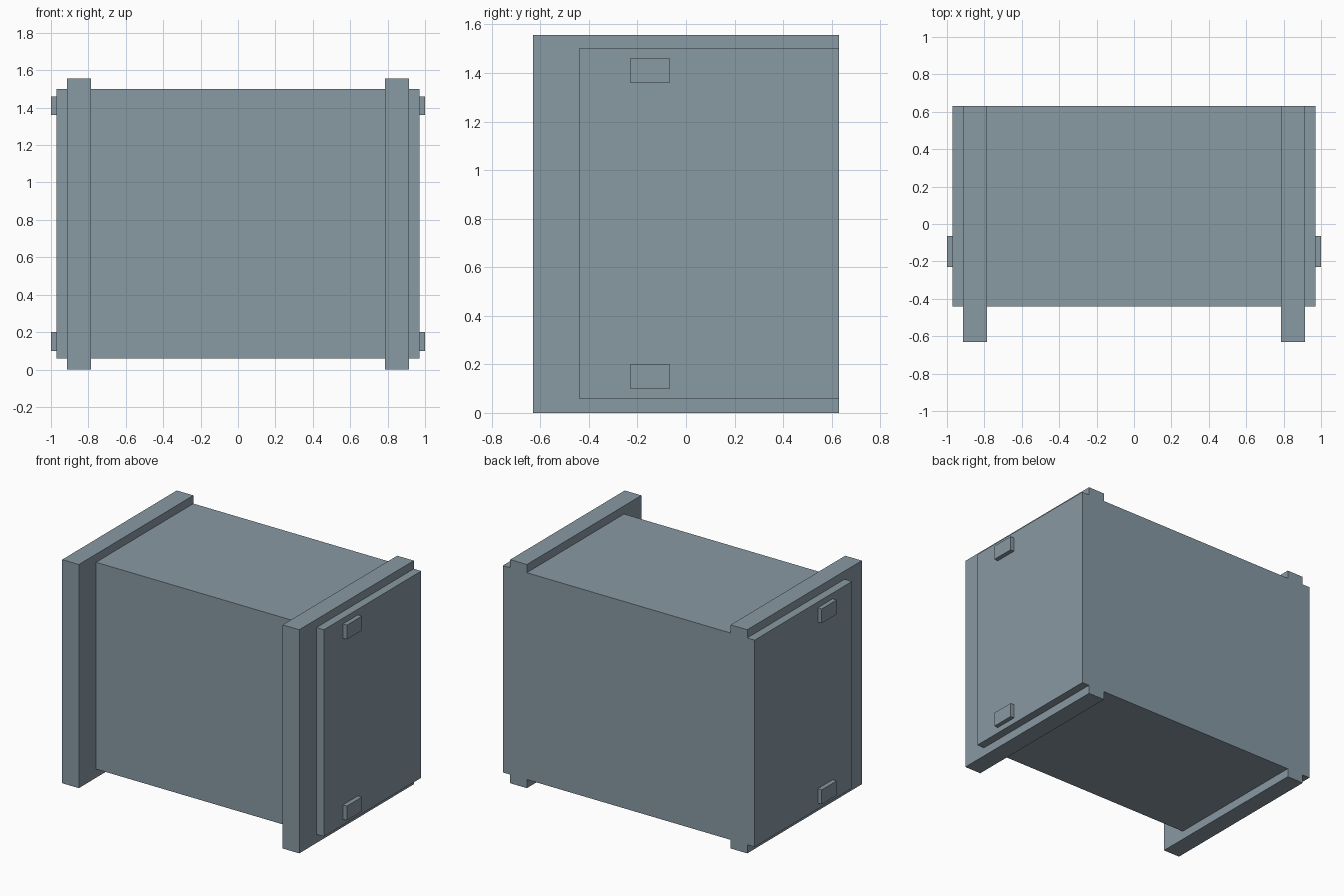
import bpy

if "Cube" in bpy.data.objects:
    bpy.data.objects.remove(bpy.data.objects["Cube"])

grey = bpy.data.materials.new("blue grey")
grey.diffuse_color = (0.246, 0.319, 0.367, 1)
grey.use_nodes = True
grey.node_tree.nodes["Principled BSDF"].inputs["Base Color"].default_value = grey.diffuse_color


def box(name, x, y, z):
    """Box spanning the given (min, max) ranges."""
    bpy.ops.mesh.primitive_cube_add(size=1, location=[sum(r) / 2 for r in (x, y, z)])
    ob = bpy.context.object
    ob.name = name
    ob.scale = [r[1] - r[0] for r in (x, y, z)]
    bpy.ops.object.transform_apply(location=False, rotation=False, scale=True)
    ob.data.materials.append(grey)
    return ob


# Main body, flush with the frames at the back
box("body", (-0.97, 0.97), (-0.44, 0.63), (0.06, 1.50))

for side, s in (("left", -1), ("right", 1)):
    # Upright frame slab that stands proud at front, top and bottom
    box(side + "_frame", sorted((s * 0.785, s * 0.913)), (-0.63, 0.63), (0, 1.557))
    # Small side lugs, top and bottom
    for level, z in (("lower", (0.10, 0.20)), ("upper", (1.36, 1.46))):
        box(f"{side}_{level}_lug", sorted((s * 0.96, s * 1.0)), (-0.23, -0.065), z)
